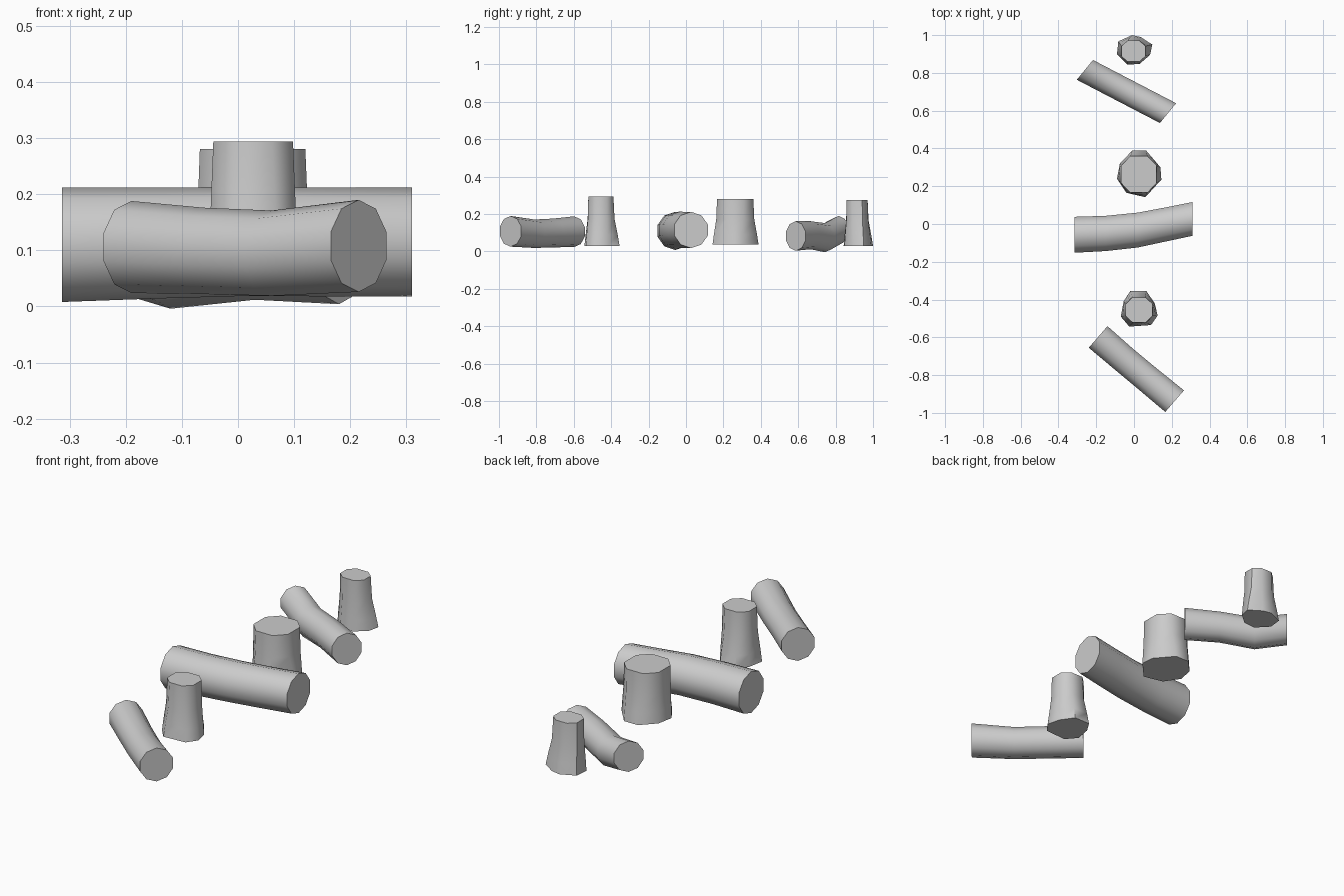
import bpy, math

if "Cube" in bpy.data.objects:
    bpy.data.objects.remove(bpy.data.objects["Cube"])


def loft(name, rings):
    """Closed solid through a list of equal-length rings."""
    n = len(rings[0])
    verts = [p for r in rings for p in r]
    faces = [tuple(reversed(range(n)))]
    for k in range(len(rings) - 1):
        for i in range(n):
            j = (i + 1) % n
            faces.append((k*n + i, k*n + j, (k+1)*n + j, (k+1)*n + i))
    faces.append(tuple(range((len(rings) - 1)*n, len(rings)*n)))
    me = bpy.data.meshes.new(name)
    me.from_pydata(verts, [], faces)
    ob = bpy.data.objects.new(name, me)
    bpy.context.collection.objects.link(ob)
    bpy.ops.object.select_all(action='DESELECT')
    ob.select_set(True)
    bpy.context.view_layer.objects.active = ob
    bpy.ops.object.shade_smooth_by_angle(angle=math.radians(50))


def log(name, half, path, sides=10):
    """Path entries: x, y, z, vertical radius, width scale. half = horizontal half-width vector."""
    rings = []
    for x, y, z, r, s in path:
        ring = []
        for i in range(sides):
            a = 2*math.pi*(i + 0.5)/sides
            c, w = math.cos(a)*s, math.sin(a)*r
            ring.append((x + half[0]*c, y + half[1]*c, z + w))
        rings.append(ring)
    loft(name, rings)


def stump(name, base, top, z0, z1):
    """Flared base outline blended into a rounded-square top (x, y, half width, half depth)."""
    cx, cy, w, h = top
    k = 0.48
    cap = [(w, -k*h), (w, k*h), (k*w, h), (-k*w, h),
           (-w, k*h), (-w, -k*h), (-k*w, -h), (k*w, -h)]
    rings = []
    for f, t in ((0, 0), (0.22, 0.3), (0.55, 0.82), (1, 1)):
        z = z0 + (z1 - z0)*f
        rings.append([(b[0]*(1-t) + (cx + c[0])*t, b[1]*(1-t) + (cy + c[1])*t, z)
                      for b, c in zip(base, cap)])
    loft(name, rings)


# Fallen logs
log("front_log", (0.052, 0.06), [
    (-0.19, -0.598, 0.106, 0.082, 1), (-0.06, -0.71, 0.099, 0.077, 0.97),
    (0.06, -0.81, 0.095, 0.076, 0.97), (0.215, -0.938, 0.108, 0.082, 1)])
log("middle_log", (0, 0.1), [
    (-0.314, -0.057, 0.11, 0.102, 1), (-0.15, -0.05, 0.113, 0.099, 0.98),
    (0.02, -0.032, 0.116, 0.097, 0.97), (0.16, -0.004, 0.115, 0.097, 0.95),
    (0.31, 0.027, 0.115, 0.097, 0.94)])
log("back_log", (0.045, 0.055), [
    (-0.26, 0.816, 0.114, 0.076, 1), (-0.12, 0.743, 0.074, 0.078, 1),
    (0.03, 0.665, 0.087, 0.075, 1), (0.18, 0.587, 0.083, 0.079, 1)])

# Standing stumps
stump("front_stump", [
    (.125, -.485), (.11, -.42), (.065, -.355), (-.02, -.355),
    (-.055, -.41), (-.07, -.49), (-.025, -.543), (.09, -.535)],
    (0.027, -0.455, 0.071, 0.067), 0.03, 0.294)
stump("middle_stump", [
    (.145, .235), (.14, .3), (.065, .388), (-.01, .388),
    (-.075, .32), (-.09, .24), (-.04, .165), (.06, .142)],
    (0.026, 0.263, 0.094, 0.097), 0.037, 0.281)
stump("back_stump", [
    (.085, .895), (.097, .95), (.035, .99), (-.01, 1.0),
    (-.083, .967), (-.09, .9), (-.035, .843), (.03, .848)],
    (-0.003, 0.915, 0.064, 0.056), 0.03, 0.275)
